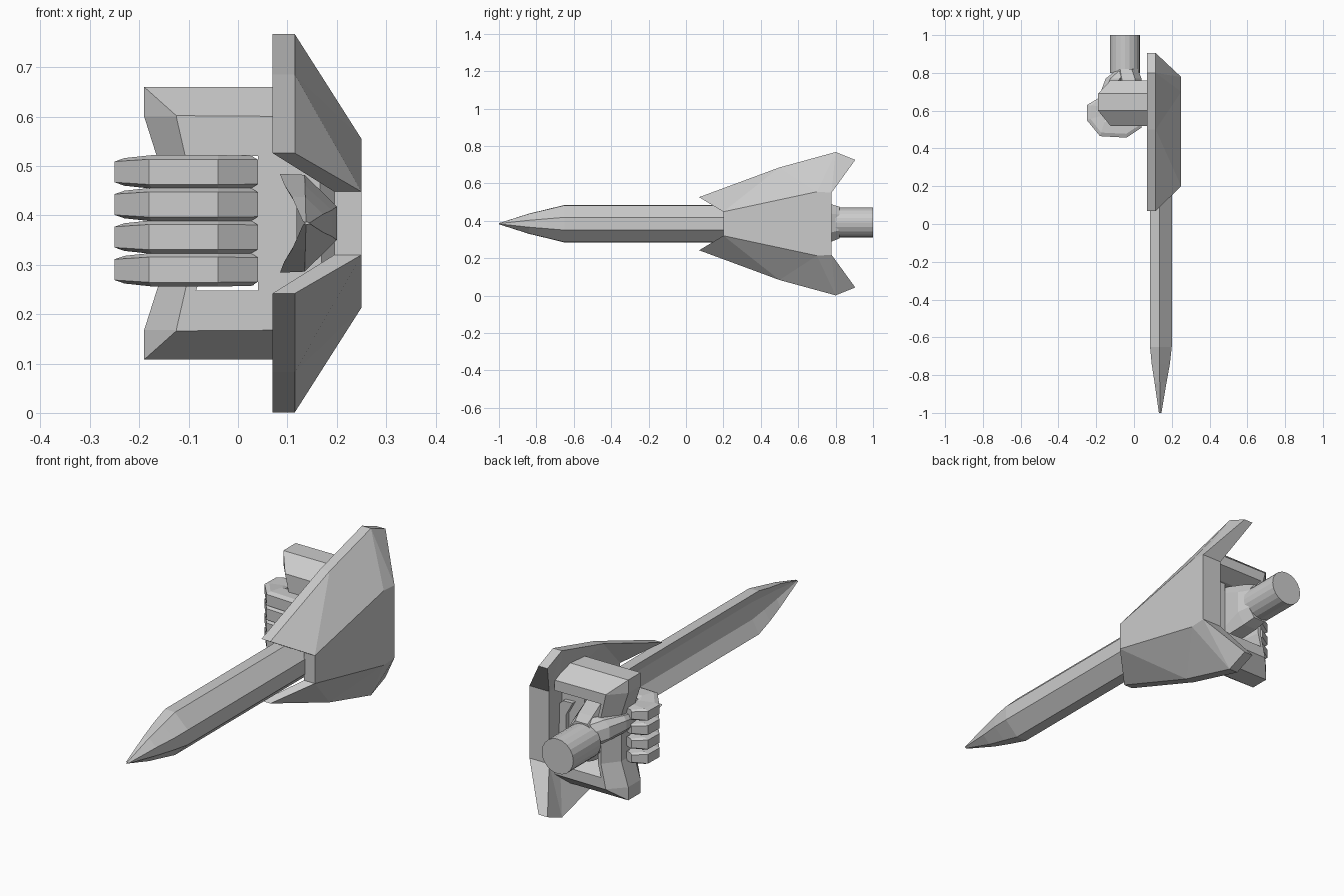
import bpy, bmesh, math
from mathutils import Vector

if "Cube" in bpy.data.objects:
    bpy.data.objects.remove(bpy.data.objects["Cube"])

ZC = 0.384  # height of the mirror plane of the weapon


def finish(name, bm):
    bmesh.ops.recalc_face_normals(bm, faces=bm.faces)
    me = bpy.data.meshes.new(name)
    bm.to_mesh(me)
    bm.free()
    ob = bpy.data.objects.new(name, me)
    bpy.context.collection.objects.link(ob)
    return ob


def loft(name, rings):
    """Skin a list of equal-length rings and cap both ends."""
    bm = bmesh.new()
    vs = [[bm.verts.new(p) for p in r] for r in rings]
    n = len(rings[0])
    for a, b in zip(vs, vs[1:]):
        for i in range(n):
            j = (i + 1) % n
            bm.faces.new((a[i], a[j], b[j], b[i]))
    bm.faces.new(vs[0])
    bm.faces.new(vs[-1])
    bmesh.ops.remove_doubles(bm, verts=bm.verts, dist=0.0005)
    return finish(name, bm)


def oct_ring(y, x0, x1, z0, z1, c=0.25):
    """Chamfered rectangle in the xz plane."""
    dx, dz = (x1 - x0) * c, (z1 - z0) * c
    return [(x0 + dx, y, z0), (x1 - dx, y, z0), (x1, y, z0 + dz), (x1, y, z1 - dz),
            (x1 - dx, y, z1), (x0 + dx, y, z1), (x0, y, z1 - dz), (x0, y, z0 + dz)]


# Blade: folded section, tapering to the tip
half = [(0.085, 0.100), (0.135, 0.098), (0.2, 0.034)]
section = half + [(x, -z) for x, z in reversed(half)] + [(0.118, -0.04), (0.118, 0.04)]


def blade_ring(y, sx, sz, cx=0.138):
    return [(cx + (x - cx) * sx, y, ZC + z * sz) for x, z in section]


loft("blade", [blade_ring(0.7, 1, 1), blade_ring(-0.65, 1, 1),
               blade_ring(-0.74, 0.84, 0.78), blade_ring(-0.84, 0.55, 0.54),
               blade_ring(-1.0, 0.12, 0.03)])

# Guard: flat plate with two swept wings; the last number is the inward thickness
top = [(0.115, 0.07, 0.526, 0.045), (0.115, 0.5, 0.685, 0.045), (0.115, 0.8, 0.767, 0.045),
       (0.115, 0.905, 0.725, 0.045), (0.25, 0.2, 0.448, 0.055), (0.25, 0.7, 0.555, 0.1),
       (0.25, 0.778, 0.55, 0.1)]
bm = bmesh.new()
up = [bm.verts.new(p[:3]) for p in top]
dn = [bm.verts.new((x, y, 2 * ZC - z)) for x, y, z, t in top]
for v in (up, dn):
    for f in ((0, 1, 4), (1, 5, 4), (1, 2, 5), (2, 3, 6), (2, 6, 5)):
        bm.faces.new([v[i] for i in f])
bm.faces.new((up[4], up[5], up[6], dn[6], dn[5], dn[4]))
bmesh.ops.recalc_face_normals(bm, faces=bm.faces)
res = bmesh.ops.extrude_face_region(bm, geom=bm.faces[:], use_keep_orig=True)
for g in res["geom"]:
    if isinstance(g, bmesh.types.BMVert):
        g.co.x -= min(top, key=lambda p: abs(p[1] - g.co.y))[3]
finish("guard", bm)


# Grip frame: two arms joined by the upright held in the fist
def frame_ring(outer, mid, inner, sign):
    rear = mid + (inner - mid) * 0.6
    pts = [(outer, 0.6), (outer, 0.69), (mid, 0.76), (rear, 0.76),
           (inner, 0.69), (inner, 0.52), (mid, 0.52)]
    return [(p[0], y, ZC + sign * (p[1] - ZC)) for p, y in
            [((v[0] if isinstance(v, tuple) else v), y) and (v, y) for v, y in pts]]


stations = [((0.135, 0.66), (0.135, 0.60), (0.135, 0.52)),
            ((-0.19, 0.66), (-0.125, 0.602), (-0.085, 0.52)),
            ((-0.19, 0.60), (-0.125, 0.60), (-0.083, 0.515)),
            ((-0.155, 0.49), (-0.1, 0.49), (-0.075, 0.49))]


def frame_station(s, sign):
    o, m, i = (Vector(p) for p in s)
    pts = [(o, 0.6), (o, 0.69), (m, 0.76), (m.lerp(i, 0.6), 0.76),
           (i, 0.69), (i, 0.52), (m, 0.52)]
    return [(p.x, y, ZC + sign * (p.y - ZC)) for p, y in pts]


loft("grip_frame", [frame_station(s, 1) for s in stations] +
     [frame_station(s, -1) for s in reversed(stations)])

# Frame side bar against the guard
loft("frame_side", [oct_ring(y, 0.04, 0.17, 0.23, 0.54, 0.02) for y in (0.52, 0.68)])

# Four fingers curled round the upright: outer and inner outline per station
curl = [((0.04, 0.60), (-0.03, 0.60)), ((0.04, 0.51), (-0.025, 0.57)),
        ((-0.04, 0.457), (-0.045, 0.56)), ((-0.18, 0.465), (-0.15, 0.56)),
        ((-0.25, 0.55), (-0.15, 0.58)), ((-0.248, 0.63), (-0.15, 0.62)),
        ((-0.19, 0.665), (-0.15, 0.65))]
width = [0.031, 0.033, 0.034, 0.034, 0.028, 0.028, 0.022]
for k in range(4):
    z = 0.29 + 0.066 * k
    rings = []
    for (o, i), w in zip(curl, width):
        o, i = Vector(o), Vector(i)
        m1, m2 = o.lerp(i, 0.2), o.lerp(i, 0.8)
        rings.append([(p.x, p.y, z + s * w) for p, s in
                      ((o, 0.75), (m1, 1), (m2, 1), (i, 0.75),
                       (i, -0.75), (m2, -1), (m1, -1), (o, -0.75))])
    loft("finger_%d" % (k + 1), rings)

# Palm widening from the wrist to the knuckles
loft("palm", [oct_ring(0.82, -0.105, 0.02, 0.305, 0.475),
              oct_ring(0.77, -0.1, 0.04, 0.285, 0.49),
              oct_ring(0.68, -0.06, 0.042, 0.262, 0.51, 0.15),
              oct_ring(0.52, -0.045, 0.042, 0.258, 0.518, 0.12)])

# Thumb over the back of the upright
loft("thumb", [oct_ring(0.81, -0.1, -0.02, 0.36, 0.47),
               oct_ring(0.77, -0.15, -0.05, 0.385, 0.49),
               oct_ring(0.69, -0.18, -0.12, 0.41, 0.49),
               oct_ring(0.62, -0.185, -0.14, 0.42, 0.48)])

# Wrist
loft("wrist", [[(-0.048 + 0.08 * math.cos(a), y, 0.39 + 0.08 * math.sin(a))
                for a in (math.tau * i / 20 for i in range(20))] for y in (0.8, 1.0)])
